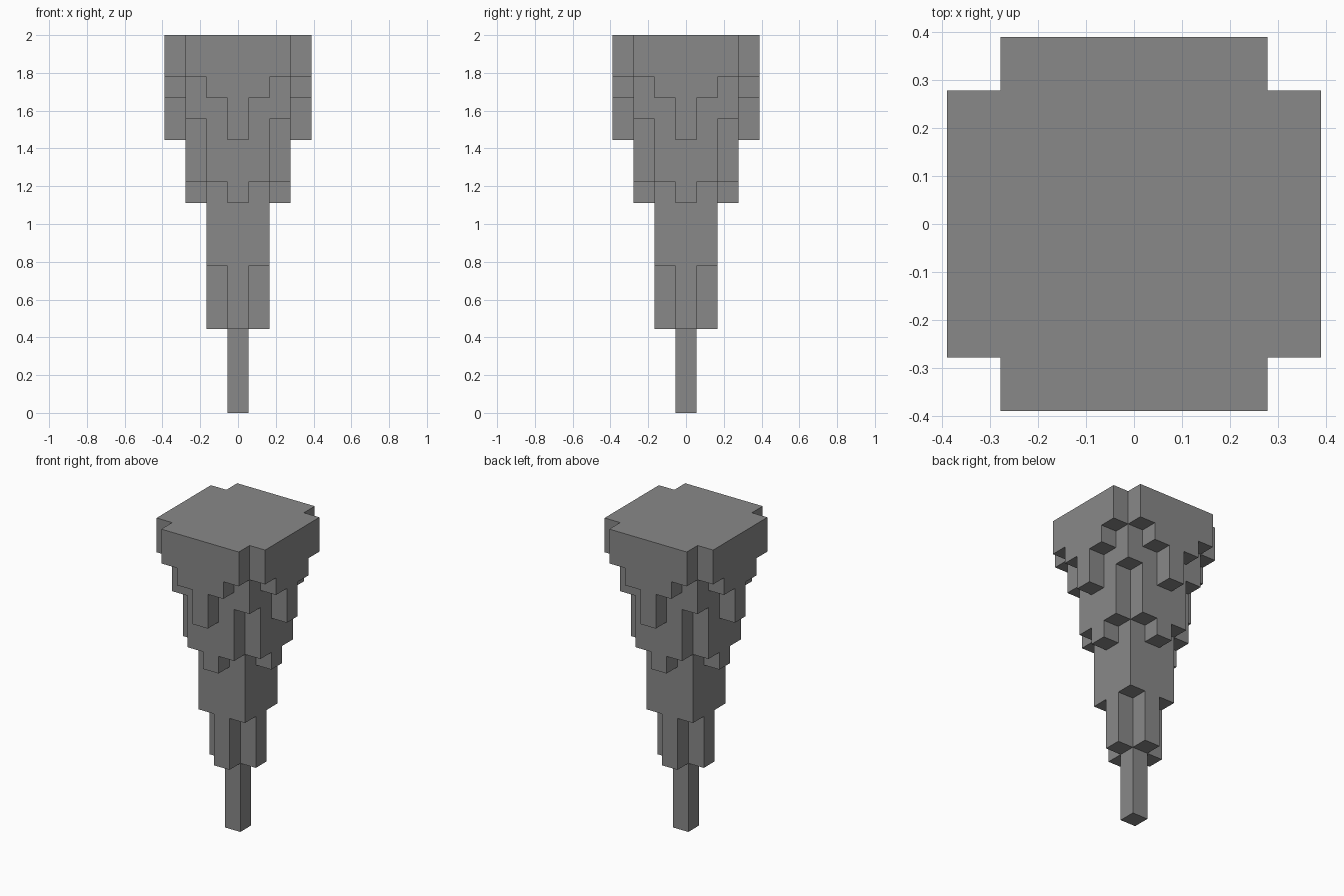
import bpy
import bmesh
from mathutils import Vector

cube = bpy.data.objects.get("Cube")
if cube:
    bpy.data.objects.remove(cube, do_unlink=True)

LAYERS = 18
CELL = 2 / LAYERS

# Lowest layer of each column, keyed by (nearer, farther) distance from the axis
COLUMN_BOTTOM = {
    (0, 0): 0, (0, 1): 4, (1, 1): 7,
    (0, 2): 10, (1, 2): 11, (2, 2): 14,
    (0, 3): 13, (1, 3): 15, (2, 3): 16,
}


def filled(x, y, z):
    """True where the fourfold symmetric block stack is solid."""
    bottom = COLUMN_BOTTOM.get(tuple(sorted((abs(x), abs(y)))), LAYERS)
    return bottom <= z < LAYERS


def add_side(bm, centre, normal):
    """Add one square side of a block, facing along the normal."""
    u = Vector((normal.y, normal.z, normal.x))
    v = normal.cross(u)
    middle = centre + normal / 2
    corners = [(-u - v), (u - v), (u + v), (-u + v)]
    bm.faces.new([bm.verts.new((middle + c / 2) * CELL) for c in corners])


# Stone colour
stone = bpy.data.materials.new("grey_stone")
stone.use_nodes = True
grey = (0.25, 0.25, 0.25, 1)
stone.diffuse_color = grey
shader = next(n for n in stone.node_tree.nodes if n.type == "BSDF_PRINCIPLED")
shader.inputs["Base Color"].default_value = grey
shader.inputs["Roughness"].default_value = 0.9

# Hanging stepped spike: only the exposed block sides
bm = bmesh.new()
directions = [Vector(s * (axis == k) for k in range(3))
              for axis in range(3) for s in (-1, 1)]
for x in range(-3, 4):
    for y in range(-3, 4):
        for z in range(LAYERS):
            if not filled(x, y, z):
                continue
            for d in directions:
                if not filled(x + int(d.x), y + int(d.y), z + int(d.z)):
                    add_side(bm, Vector((x, y, z + 0.5)), d)

# Weld the sides and merge flat areas into clean faces
bmesh.ops.remove_doubles(bm, verts=bm.verts, dist=CELL / 100)
bmesh.ops.recalc_face_normals(bm, faces=bm.faces)
bmesh.ops.dissolve_limit(bm, angle_limit=0.01, verts=bm.verts, edges=bm.edges)

mesh = bpy.data.meshes.new("stalactite")
bm.to_mesh(mesh)
bm.free()
mesh.materials.append(stone)
bpy.context.collection.objects.link(bpy.data.objects.new("stalactite", mesh))
